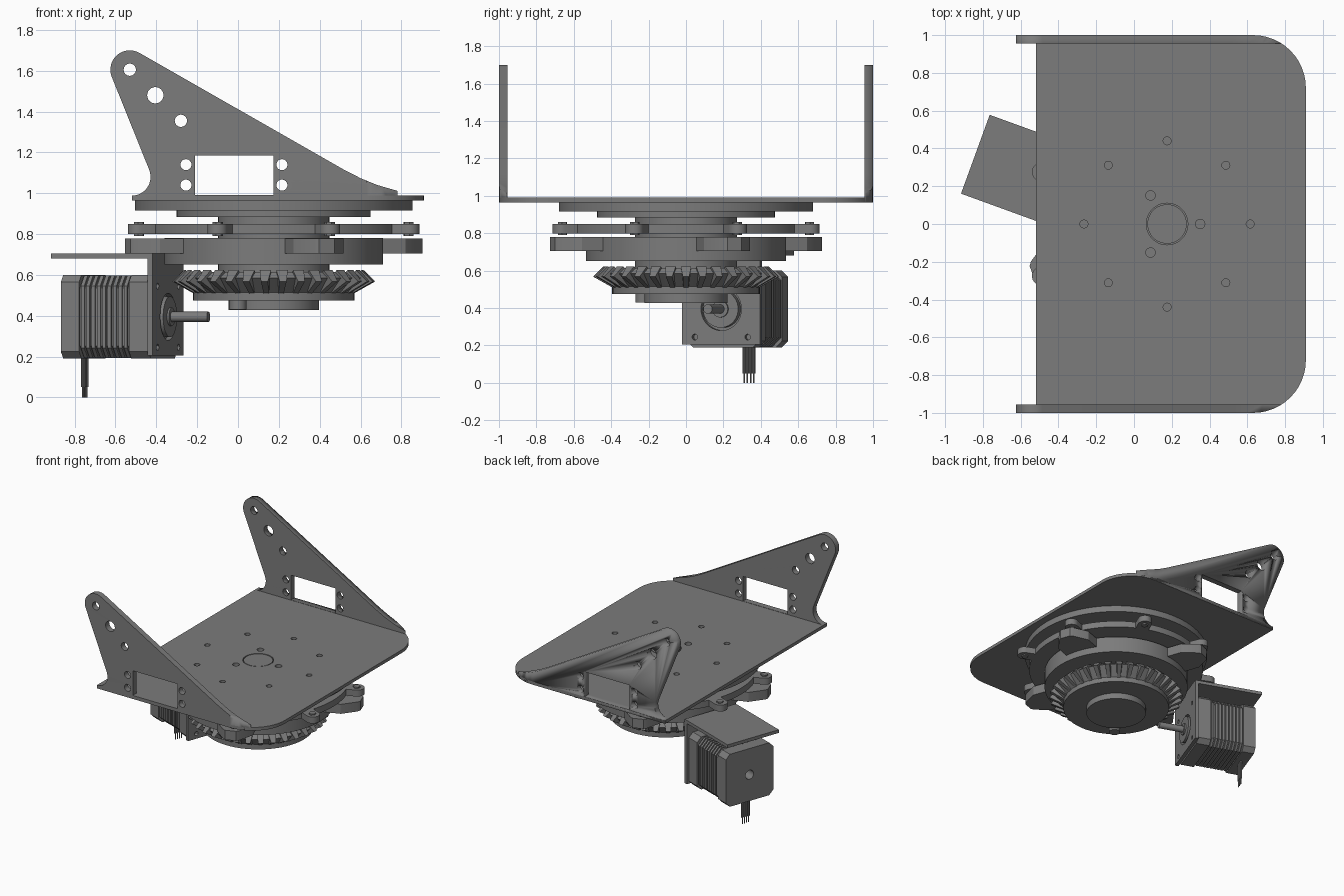
import bpy, bmesh, math
from math import sin, cos, pi, radians
from mathutils import Matrix, Vector

if "Cube" in bpy.data.objects:
    bpy.data.objects.remove(bpy.data.objects["Cube"])

AX = 0.175                      # x of the turntable axis
grey = bpy.data.materials.new("machine grey")
grey.diffuse_color = (0.2, 0.2, 0.2, 1)
grey.use_nodes = True
grey.node_tree.nodes["Principled BSDF"].inputs["Base Color"].default_value = grey.diffuse_color


def arc(cx, cy, r, a0, a1, n=12):
    return [(cx + r * cos(radians(a0 + (a1 - a0) * i / n)),
             cy + r * sin(radians(a0 + (a1 - a0) * i / n))) for i in range(n + 1)]


def circle(cx, cy, r, n=24):
    return arc(cx, cy, r, 0, 360, n)[:-1]


def rect(x0, y0, x1, y1):
    return [(x0, y0), (x1, y0), (x1, y1), (x0, y1)]


def octagon(h, c):
    k = h - c
    return [(h, -k), (h, k), (k, h), (-k, h), (-h, k), (-h, -k), (-k, -h), (k, -h)]


def finish(ob, angle=30):
    bpy.ops.object.select_all(action='DESELECT')
    ob.select_set(True)
    bpy.context.view_layer.objects.active = ob
    bpy.ops.object.shade_smooth_by_angle(angle=radians(angle))


def mesh_object(name, bm):
    bmesh.ops.remove_doubles(bm, verts=bm.verts, dist=1e-5)
    bmesh.ops.recalc_face_normals(bm, faces=bm.faces)
    me = bpy.data.meshes.new(name)
    bm.to_mesh(me)
    bm.free()
    me.materials.append(grey)
    ob = bpy.data.objects.new(name, me)
    bpy.context.collection.objects.link(ob)
    return ob


def slab(name, loops, z0, z1, matrix=Matrix()):
    """Extrude an outline (first loop) with holes (other loops) from z0 to z1."""
    cu = bpy.data.curves.new(name, 'CURVE')
    cu.dimensions = '2D'
    cu.fill_mode = 'BOTH'
    cu.extrude = (z1 - z0) / 2
    for pts in loops:
        sp = cu.splines.new('POLY')
        sp.points.add(len(pts) - 1)
        for p, (x, y) in zip(sp.points, pts):
            p.co = (x, y, 0, 1)
        sp.use_cyclic_u = True
    tmp = bpy.data.objects.new(name + "_outline", cu)
    bpy.context.collection.objects.link(tmp)
    bpy.context.view_layer.update()
    me = bpy.data.meshes.new_from_object(tmp.evaluated_get(bpy.context.evaluated_depsgraph_get()))
    bpy.data.objects.remove(tmp)
    me.transform(matrix @ Matrix.Translation((0, 0, (z0 + z1) / 2)))
    bm = bmesh.new()
    bm.from_mesh(me)
    bpy.data.meshes.remove(me)
    ob = mesh_object(name, bm)
    finish(ob)
    return ob


def disc(name, r, z0, z1, x=AX, y=0, n=72):
    return slab(name, [circle(x, y, r, n)], z0, z1)


def around(angle):
    return Matrix.Translation((AX, 0, 0)) @ Matrix.Rotation(radians(angle), 4, 'Z')


# Cradle floor with mounting holes
def floor_outline(x0):
    return [(x0, -1)] + arc(0.63, -0.72, 0.28, -90, 0) + arc(0.63, 0.72, 0.28, 0, 90) + [(x0, 1)]


holes = [circle(AX, 0, 0.11, 48)]
holes += [circle(AX + 0.44 * cos(i * pi / 4), 0.44 * sin(i * pi / 4), 0.021, 16) for i in range(8)]
holes += [circle(AX + 0.175 * cos(i * pi * 2 / 3), 0.175 * sin(i * pi * 2 / 3), 0.025, 16) for i in range(3)]
slab("cradle_floor", [floor_outline(-0.52)] + holes, 0.965, 0.99)
disc("hub_cap", 0.104, 0.9, 0.989, n=48)

# Cradle side arms, trimmed by the rounded floor corners
trim = slab("side_trim", [floor_outline(-0.8)], 0.8, 1.9)
trim.hide_render = True
trim.hide_viewport = True
side = [(-0.52, 0.966)] + arc(-0.52, 1.08, 0.092, -90, 20, 8)
side += arc(-0.53, 1.605, 0.095, 200, 61, 16)
side += [(0.52, 1.115), (0.6, 1.074), (0.68, 1.041), (0.78, 1.012), (0.78, 0.966)]
side_holes = [circle(-0.53, 1.605, 0.03), circle(-0.405, 1.48, 0.04), circle(-0.28, 1.355, 0.03),
              rect(-0.21, 0.992, 0.175, 1.185)]
side_holes += [circle(x, z, 0.027) for x in (-0.255, 0.215) for z in (1.04, 1.14)]
upright = Matrix.Rotation(pi / 2, 4, 'X')       # local z becomes -y
for label, a in (("front", 0.955), ("back", -1.0)):
    ob = slab(label + "_side_arm", [side] + side_holes, a, a + 0.045, upright)
    mod = ob.modifiers.new("corner trim", 'BOOLEAN')
    mod.operation = 'INTERSECT'
    mod.object = trim
    mod.solver = 'EXACT'

# Turntable stack
disc("upper_flange", 0.68, 0.915, 0.965, n=96)
disc("upper_step", 0.475, 0.885, 0.915)
disc("center_column", 0.272, 0.61, 0.89)
disc("bearing_housing", 0.535, 0.652, 0.78, n=96)

# Clamp ring with eight bolt ears
slab("clamp_ring", [circle(AX, 0, 0.65, 96), circle(AX, 0, 0.5, 96)], 0.80, 0.85)
for i in range(8):
    m = around(22.5 + 45 * i)
    ear = [(0.63, -0.05)] + arc(0.72, 0, 0.05, -90, 90) + [(0.63, 0.05)]
    slab("ring_ear", [ear], 0.80, 0.85, m)
    slab("ear_bolt", [circle(0.715, 0, 0.026, 6)], 0.79, 0.86, m)

# Four mounting arms on the housing
for i in range(4):
    m = around(20 + 90 * i)
    arm = [(0.45, -0.13), (0.64, -0.13), (0.745, -0.06), (0.76, -0.04),
           (0.76, 0.04), (0.745, 0.06), (0.64, 0.13), (0.45, 0.13)]
    slab("mounting_arm", [arm], 0.705, 0.779, m)

# Bevel gear: turned body plus tapered teeth
bm = bmesh.new()
prof = [(0, 0.475), (0.395, 0.475), (0.395, 0.515), (0.465, 0.585), (0.43, 0.615), (0, 0.615)]
vs = [bm.verts.new((r, 0, z)) for r, z in prof]
es = [bm.edges.new(p) for p in zip(vs, vs[1:])]
bmesh.ops.spin(bm, geom=vs + es, axis=(0, 0, 1), cent=(0, 0, 0), angle=2 * pi, steps=72)
bm.transform(Matrix.Translation((AX, 0, 0)))
finish(mesh_object("bevel_gear_body", bm))
bm = bmesh.new()
TEETH = 34
tooth = [(0.385, 0.505, 0.013), (0.497, 0.568, 0.017), (0.442, 0.623, 0.028), (0.385, 0.57, 0.025)]
for i in range(TEETH):
    rot = around(360 * i / TEETH)
    a, b = [[bm.verts.new(rot @ Vector((r, s * w, z))) for r, z, w in tooth] for s in (-1, 1)]
    bm.faces.new(a)
    bm.faces.new(b[::-1])
    for k in range(4):
        bm.faces.new((a[k], b[k], b[(k + 1) % 4], a[(k + 1) % 4]))
mesh_object("bevel_gear_teeth", bm)
disc("lower_hub", 0.222, 0.428, 0.48)
disc("hub_stub", 0.042, 0.43, 0.48, x=0.0, y=-0.228, n=24)

# Motor frame: local z points away from the turntable, local y is up
out = Vector((cos(radians(160)), sin(radians(160)), 0))
up = Vector((0, 0, 1))
M = Matrix((up.cross(out), up, out)).transposed().to_4x4()
M = Matrix.Translation((AX, 0, 0.395)) @ M

# Bent motor bracket
bolts = [(sx * 0.15, sy * 0.15) for sx in (-1, 1) for sy in (-1, 1)]
slab("bracket_face", [rect(-0.222, -0.19, 0.222, 0.31), circle(0, 0, 0.115, 40)]
     + [circle(x, y, 0.016, 12) for x, y in bolts], 0.55, 0.577, M)
slab("bracket_top", [rect(-0.222, 0.285, 0.222, 0.31)], 0.55, 1.08, M)

# Stepper motor with chamfered caps, laminations and shaft
slab("motor_front_cap", [octagon(0.205, 0.035)], 0.578, 0.68, M)
slab("motor_core", [octagon(0.192, 0.05)], 0.67, 0.95, M)
for i in range(9):
    d = 0.69 + i * 0.028
    slab("motor_lamination", [octagon(0.202, 0.05)], d, d + 0.018, M)
slab("motor_rear_cap", [octagon(0.205, 0.035), circle(0, 0, 0.035)], 0.94, 1.035, M)
slab("motor_pilot", [circle(0, 0, 0.1, 40)], 0.54, 0.6, M)
slab("motor_collar", [circle(0, 0, 0.045)], 0.53, 0.56, M)
slab("motor_shaft", [circle(0, 0, 0.025)], 0.34, 0.6, M)

# Motor lead wires
root = Vector((AX, 0, 0)) + out * 0.985
for k in (-1.5, -0.5, 0.5, 1.5):
    p = root + up.cross(out) * (k * 0.018)
    disc("wire_sleeve", 0.009, 0.05, 0.2, p.x, p.y, 10)
    disc("wire_tip", 0.004, 0.0, 0.06, p.x, p.y, 8)
